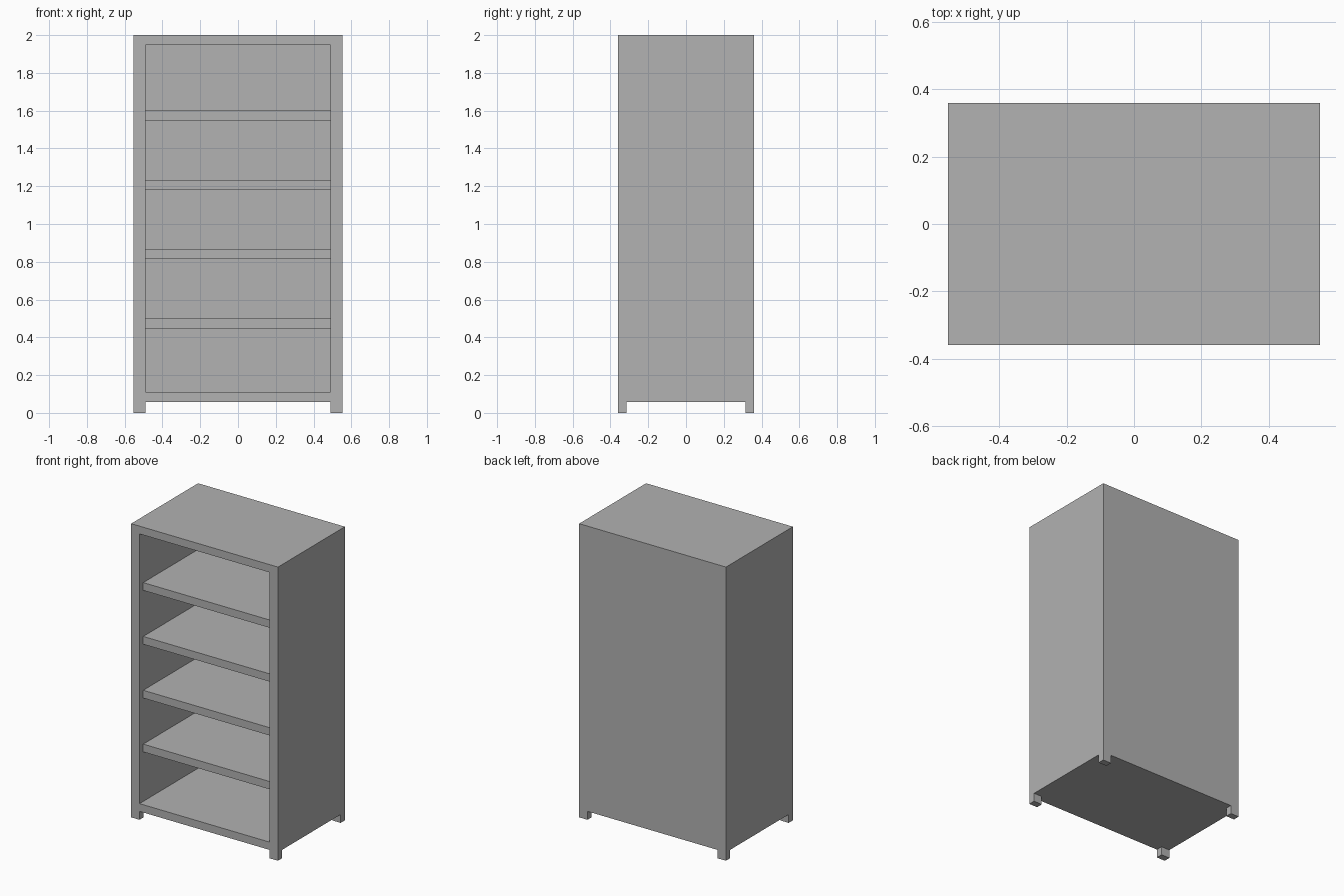
import bpy
import bmesh

cube = bpy.data.objects.get("Cube")
if cube:
    bpy.data.objects.remove(cube, do_unlink=True)

# Overall half sizes and board thicknesses
HX, HY, TOP = 0.553, 0.36, 2.0
BASE = 0.057
TX, TY, TZ = 0.063, 0.045, 0.053
RECESS = 0.04

grey = bpy.data.materials.new("plain_grey")
grey.use_nodes = True
colour = (0.445, 0.445, 0.445, 1)
grey.diffuse_color = colour
grey.node_tree.nodes["Principled BSDF"].inputs["Base Color"].default_value = colour


def finish(name, bm):
    bmesh.ops.recalc_face_normals(bm, faces=bm.faces)
    mesh = bpy.data.meshes.new(name)
    bm.to_mesh(mesh)
    bm.free()
    mesh.materials.append(grey)
    obj = bpy.data.objects.new(name, mesh)
    bpy.context.collection.objects.link(obj)


def add_box(bm, low, high):
    made = bmesh.ops.create_cube(bm, size=1)
    for v in made["verts"]:
        for i in range(3):
            v.co[i] = low[i] if v.co[i] < 0 else high[i]
    return made["verts"]


def front_face(bm):
    return min(bm.faces, key=lambda f: f.calc_center_median().y)


# Cabinet body: a closed box whose front is inset and pushed in to the back panel
bm = bmesh.new()
add_box(bm, (-HX, -HY, BASE), (HX, HY, TOP))
bm.faces.ensure_lookup_table()
front = front_face(bm)
opening = bmesh.ops.extrude_discrete_faces(bm, faces=[front])["faces"][0]
rim = list(opening.verts)
outer = [v for v in bm.verts if v not in rim]
for v in rim:
    v.co.x = (HX - TX) * (1 if v.co.x > 0 else -1)
    v.co.z = BASE + TZ if v.co.z < 1 else TOP - TZ
cavity = bmesh.ops.extrude_discrete_faces(bm, faces=[opening])["faces"][0]
for v in cavity.verts:
    v.co.y = HY - TY
finish("cabinet_body", bm)

# Four evenly spaced shelves, set back slightly from the front
for i in range(4):
    z = 0.447 + i * 0.3667
    bm = bmesh.new()
    add_box(bm, (TX - HX, RECESS - HY, z), (HX - TX, HY - TY, z + TZ))
    finish(f"shelf_{i + 1}", bm)

# Short feet flush with the corners
for side, sx in (("left", 1), ("right", -1)):
    for end, sy in (("front", -1), ("back", 1)):
        xs = sorted((sx * HX, sx * (HX - TX)))
        ys = sorted((sy * HY, sy * (HY - TY)))
        bm = bmesh.new()
        add_box(bm, (xs[0], ys[0], 0), (xs[1], ys[1], BASE))
        finish(f"{end}_{side}_foot", bm)
